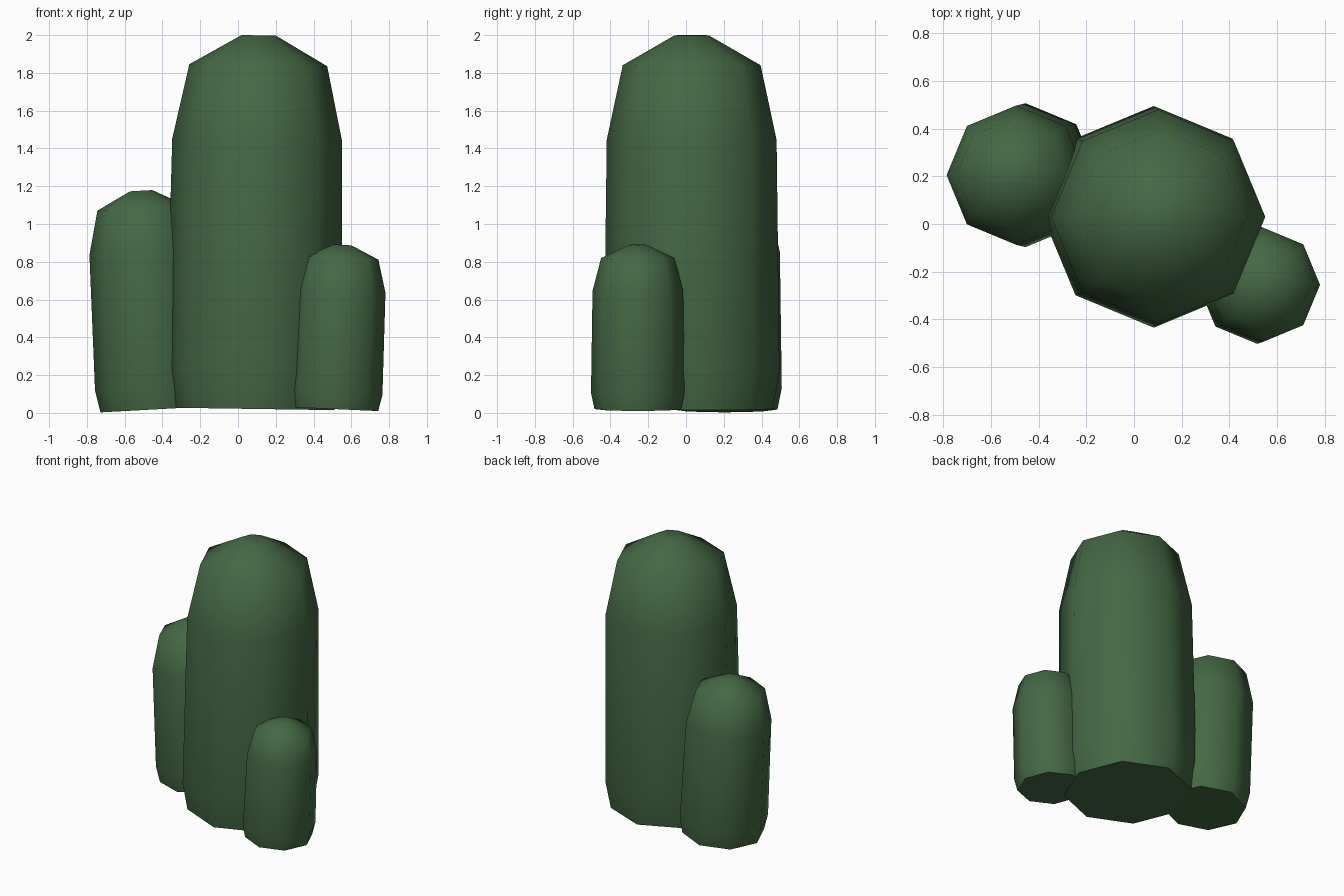
import bpy, bmesh, math
from mathutils import Matrix

if "Cube" in bpy.data.objects:
    bpy.data.objects.remove(bpy.data.objects["Cube"])

green = bpy.data.materials.new("dark_green")
green.diffuse_color = (0.058, 0.138, 0.058, 1)
green.use_nodes = True
green.node_tree.nodes["Principled BSDF"].inputs["Base Color"].default_value = green.diffuse_color

# Shared column profile: (height fraction, radius fraction) from base to tip
PROFILE = [(0, 0.925), (0.1, 1.0), (0.72, 0.967), (0.92, 0.785), (1, 0.195)]
SIDES = 8


def column(name, base, radius, height, lean):
    """Eight-sided rounded column, leaning sideways towards +x by `lean` radians."""
    bm = bmesh.new()
    rings = []
    for h, r in PROFILE:
        rings.append([bm.verts.new((radius * r * math.cos(a), radius * r * math.sin(a), height * h))
                      for a in (math.tau * i / SIDES for i in range(SIDES))])
    for low, high in zip(rings, rings[1:]):
        for i in range(SIDES):
            j = (i + 1) % SIDES
            bm.faces.new((low[i], low[j], high[j], high[i]))
    bm.faces.new(rings[0][::-1])
    bm.faces.new(rings[-1])
    bm.transform(Matrix.Translation(base) @ Matrix.Rotation(lean, 4, 'Y'))
    mesh = bpy.data.meshes.new(name)
    bm.to_mesh(mesh)
    bm.free()
    mesh.materials.append(green)
    obj = bpy.data.objects.new(name, mesh)
    bpy.context.collection.objects.link(obj)
    bpy.ops.object.select_all(action='DESELECT')
    obj.select_set(True)
    bpy.context.view_layer.objects.active = obj
    bpy.ops.object.shade_smooth_by_angle(angle=math.radians(60))


# Tall middle stem with a shorter stem on each side
column("main_stem", (0.08, 0.03, 0.021), 0.465, 1.978, 0.015)
column("left_stem", (-0.449, 0.205, 0.018), 0.302, 1.16, -0.055)
column("right_stem", (0.513, -0.255, 0.02), 0.248, 0.87, 0.045)
